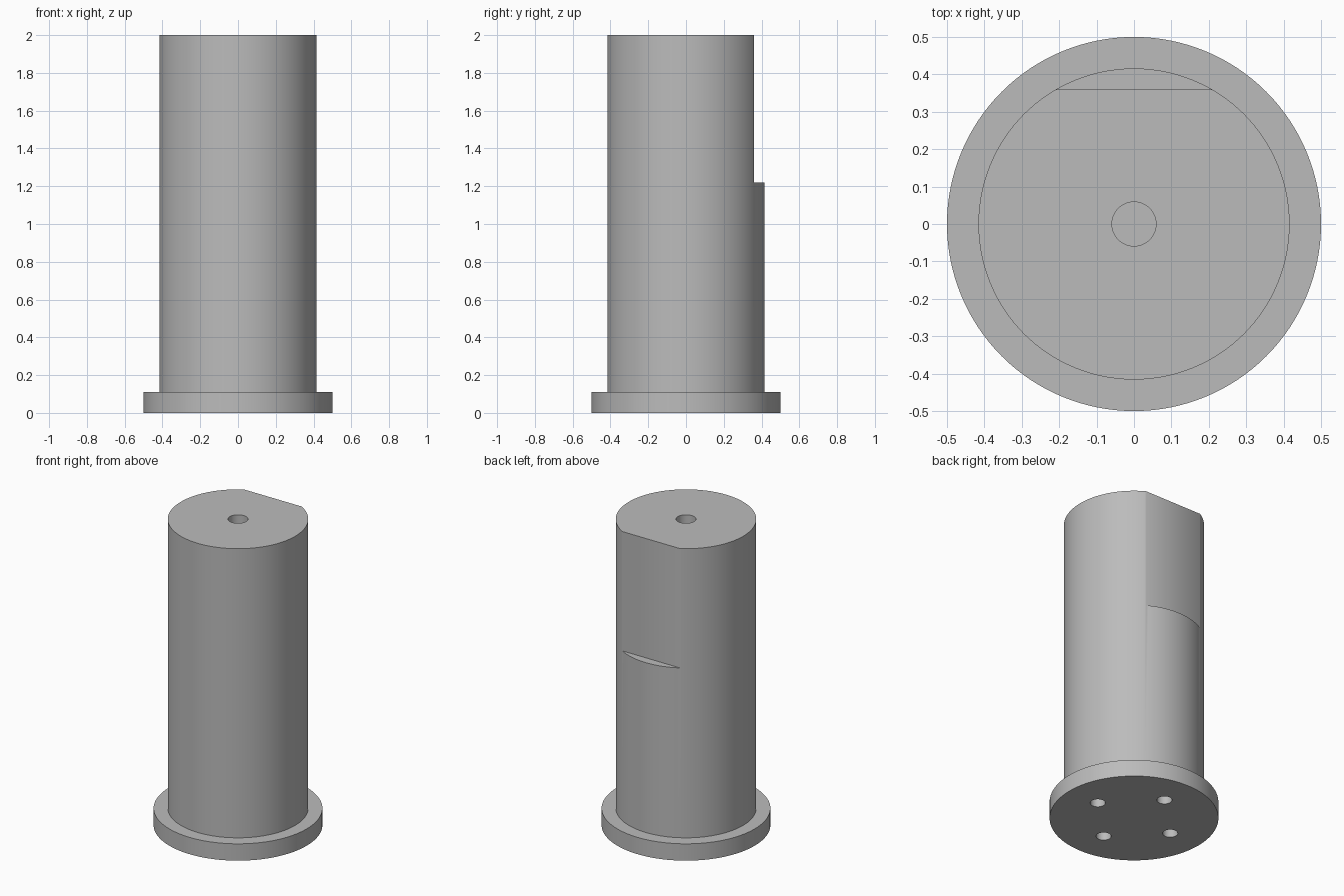
import bpy
import math

default = bpy.data.objects.get("Cube")
if default:
    bpy.data.objects.remove(default, do_unlink=True)

BODY_R, FLANGE_R = 0.416, 0.5
FLANGE_TOP, HEIGHT = 0.11, 2.0
FLAT_Y, FLAT_Z = 0.36, 1.22

metal = bpy.data.materials.new("plain grey")
metal.use_nodes = True
grey = (0.5, 0.5, 0.5, 1)
metal.diffuse_color = grey
metal.node_tree.nodes["Principled BSDF"].inputs["Base Color"].default_value = grey


def lathe(name, outline, segments):
    """Solid of revolution; the outline starts and ends on the axis."""
    rings = outline[1:-1]
    verts = [(r * math.cos(a), r * math.sin(a), z) for r, z in rings
             for a in (math.tau * i / segments for i in range(segments))]
    faces = [tuple(reversed(range(segments)))]
    for k in range(len(rings) - 1):
        for i in range(segments):
            j = (i + 1) % segments
            a, b = k * segments, (k + 1) * segments
            faces.append((a + i, a + j, b + j, b + i))
    faces.append(tuple(range((len(rings) - 1) * segments, len(rings) * segments)))
    mesh = bpy.data.meshes.new(name)
    mesh.from_pydata(verts, [], faces)
    mesh.materials.append(metal)
    obj = bpy.data.objects.new(name, mesh)
    bpy.context.collection.objects.link(obj)
    return obj


def drill(name, x, y, z0, z1, radius):
    cutter = lathe(name, [(0, z0), (radius, z0), (radius, z1), (0, z1)], 48)
    cutter.location = (x, y, 0)
    return cutter


# Flanged cylindrical pin
pin = lathe("flanged_pin", [(0, 0), (FLANGE_R, 0), (FLANGE_R, FLANGE_TOP),
                            (BODY_R, FLANGE_TOP), (BODY_R, HEIGHT), (0, HEIGHT)], 128)

# Centre hole in the top and four blind holes in the base
cutters = [drill("centre_hole_cutter", 0, 0, 1.5, 2.1, 0.059)]
for i in range(4):
    a = i * math.pi / 2
    cutters.append(drill(f"base_hole_cutter_{i + 1}", 0.28 * math.cos(a),
                         0.28 * math.sin(a), -0.1, 0.25, 0.045))

# Flat on the upper back
bpy.ops.mesh.primitive_cube_add(size=1, location=(0, FLAT_Y + 0.5, FLAT_Z + 0.5))
flat = bpy.context.object
flat.name = "back_flat_cutter"
flat.data.materials.append(metal)
cutters.append(flat)

bpy.ops.object.select_all(action='DESELECT')
bpy.context.view_layer.objects.active = pin
pin.select_set(True)
for cutter in cutters:
    cutter.hide_render = True
    mod = pin.modifiers.new(cutter.name, 'BOOLEAN')
    mod.operation = 'DIFFERENCE'
    mod.solver = 'EXACT'
    mod.object = cutter
    bpy.ops.object.modifier_apply(modifier=mod.name)
    bpy.data.objects.remove(cutter, do_unlink=True)

bpy.ops.object.shade_smooth_by_angle(angle=math.radians(30))
